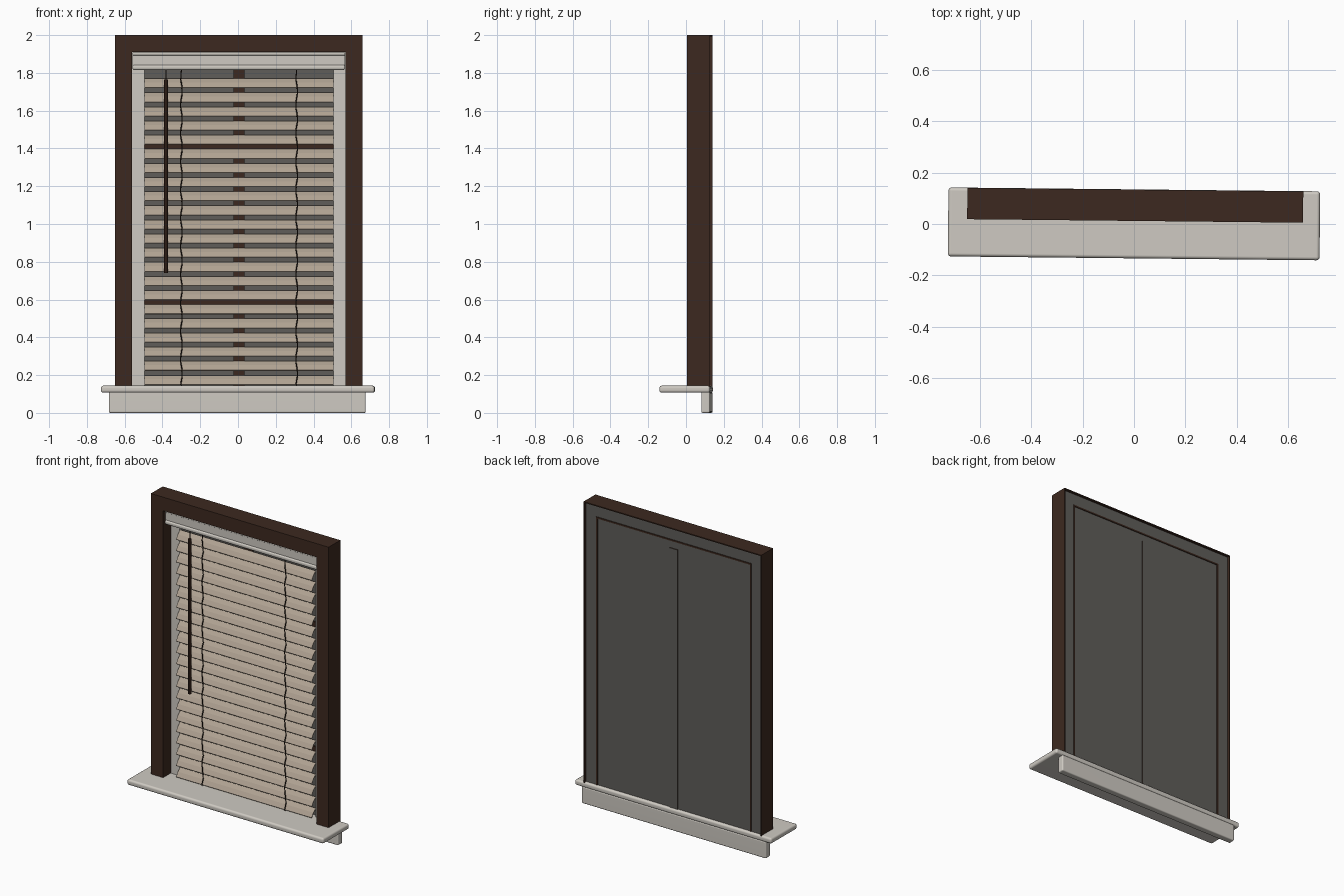
import bpy, bmesh, math
from mathutils import Matrix

if "Cube" in bpy.data.objects:
    bpy.data.objects.remove(bpy.data.objects["Cube"])

def mat(name, r, g, b):
    m = bpy.data.materials.new(name)
    m.diffuse_color = (r, g, b, 1)
    m.use_nodes = True
    m.node_tree.nodes["Principled BSDF"].inputs["Base Color"].default_value = m.diffuse_color
    return m

BROWN = mat("dark brown wood", 0.046, 0.022, 0.014)
WHITE = mat("off white paint", 0.62, 0.59, 0.54)
TAN = mat("tan slat", 0.43, 0.36, 0.285)
GLASS = mat("dark grey glass", 0.115, 0.11, 0.10)
CORD = mat("dark cord", 0.03, 0.018, 0.012)

TURN = Matrix.Rotation(math.radians(-0.6), 4, 'Z')   # whole window sits slightly askew
CX = 0.004                                           # window centre line
BOT = 0.14

def finish(name, bm, mats, back_grey=False):
    bmesh.ops.recalc_face_normals(bm, faces=bm.faces)
    if back_grey:                                    # faces looking backwards are grey
        for f in bm.faces:
            f.material_index = 1 if f.normal.y > 0.9 else 0
    me = bpy.data.meshes.new(name)
    bm.to_mesh(me)
    bm.free()
    for m in mats:
        me.materials.append(m)
    ob = bpy.data.objects.new(name, me)
    ob.matrix_world = TURN
    bpy.context.collection.objects.link(ob)
    return ob

def box(name, x0, x1, y0, y1, z0, z1, mats, bevel=0, seg=3, back_grey=False):
    bm = bmesh.new()
    bmesh.ops.create_cube(bm, size=1)
    for v in bm.verts:
        v.co = ((x0 + x1) / 2 + v.co.x * (x1 - x0), (y0 + y1) / 2 + v.co.y * (y1 - y0),
                (z0 + z1) / 2 + v.co.z * (z1 - z0))
    ob = finish(name, bm, mats, back_grey)
    if bevel:
        b = ob.modifiers.new("round", 'BEVEL')
        b.width, b.segments = bevel, seg
        for p in ob.data.polygons:
            p.use_smooth = True
        ob.modifiers.new("normals", 'WEIGHTED_NORMAL')
    return ob

def surround(name, ho, hi, zo, zi, y0, y1, mats, back_grey=False):
    """Two jambs and a head, mitred at the top corners."""
    bm = bmesh.new()
    quads = [[(-ho, BOT), (-hi, BOT), (-hi, zi), (-ho, zo)],
             [(hi, BOT), (ho, BOT), (ho, zo), (hi, zi)],
             [(-ho, zo), (-hi, zi), (hi, zi), (ho, zo)]]
    for q in quads:
        a = [bm.verts.new((CX + x, y0, z)) for x, z in q]
        b = [bm.verts.new((CX + x, y1, z)) for x, z in q]
        bm.faces.new(a)
        bm.faces.new(b)
        for i in range(4):
            j = (i + 1) % 4
            bm.faces.new((a[i], a[j], b[j], b[i]))
    return finish(name, bm, mats, back_grey)

# outer casing, with a thin rim standing proud at the back
surround("casing", 0.655, 0.565, 2.0, 1.91, 0.012, 0.118, [BROWN, GLASS], True)
surround("casing_back_rim", 0.655, 0.648, 2.0, 1.993, 0.118, 0.134, [BROWN])
# light inner sash and the brown bead behind it
surround("inner_sash", 0.566, 0.50, 1.911, 1.845, 0.092, 0.112, [WHITE, GLASS], True)
surround("back_bead", 0.572, 0.562, 1.917, 1.907, 0.112, 0.122, [BROWN])

# glass and glazing bars
box("glass", CX - 0.564, CX + 0.564, 0.113, 0.117, BOT, 1.909, [GLASS])
box("centre_bar", CX - 0.03, CX + 0.03, 0.102, 0.123, BOT, 1.86, [BROWN, GLASS], back_grey=True)
for i, z in enumerate((0.583, 1.408)):
    box(f"cross_bar_{i}", CX - 0.5, CX + 0.5, 0.102, 0.113, z - 0.018, z + 0.018, [BROWN])

# sill and apron
box("sill", -0.725, 0.725, -0.134, 0.135, 0.107, 0.144, [WHITE], 0.013, 4)
box("apron", -0.685, 0.675, 0.088, 0.134, 0.0, 0.112, [WHITE], 0.008)

# headrail: box with rounded lower lip and upper lip
box("headrail", CX - 0.562, CX + 0.562, 0.034, 0.092, 1.825, 1.908, [WHITE])
box("headrail_lip", CX - 0.563, CX + 0.563, 0.024, 0.05, 1.816, 1.842, [WHITE], 0.009)
box("headrail_top_lip", CX - 0.563, CX + 0.563, 0.029, 0.04, 1.893, 1.908, [WHITE], 0.003)

# tilted slats, slightly crowned, front edge low
PITCH, COUNT, TOP = 0.0748, 22, 1.746
bm = bmesh.new()
prof = [(-0.022, -0.024), (-0.004, 0.003), (0.02, 0.024)]
for k in range(COUNT):
    zc = TOP - k * PITCH
    loop = [(y, z) for y, z in prof] + [(y + 0.002, z - 0.003) for y, z in reversed(prof)]
    ends = [[bm.verts.new((CX + s * 0.5, 0.077 + y, zc + z)) for y, z in loop] for s in (-1, 1)]
    n = len(loop)
    for e in ends:
        bm.faces.new(e)
    for i in range(n):
        j = (i + 1) % n
        bm.faces.new((ends[0][i], ends[0][j], ends[1][j], ends[1][i]))
finish("slats", bm, [TAN])

def cord(name, pts, radius):
    cu = bpy.data.curves.new(name, 'CURVE')
    cu.dimensions = '3D'
    cu.bevel_depth, cu.bevel_resolution = radius, 1
    cu.use_fill_caps = True
    s = cu.splines.new('POLY')
    s.points.add(len(pts) - 1)
    for p, c in zip(s.points, pts):
        p.co = (*c, 1)
    cu.materials.append(CORD)
    ob = bpy.data.objects.new(name, cu)
    ob.matrix_world = TURN
    bpy.context.collection.objects.link(ob)

# ladder cords: front line swaying from slat to slat, with a rung under each slat
for side, x in (("left", -0.3), ("right", 0.31)):
    pts = [(x, 0.052, 1.82)]
    for k in range(COUNT):
        z = TOP - k * PITCH
        sway = 0.004 if k % 2 else -0.004
        pts += [(x + sway, 0.056, z + 0.02), (x - sway, 0.052, z - 0.026)]
    cord(f"{side}_ladder_cord", pts, 0.003)
    for k in range(COUNT):
        z = TOP - k * PITCH
        cord(f"{side}_rung_{k}", [(x, 0.053, z - 0.029), (x, 0.099, z + 0.019)], 0.0025)

# tilt wand with its hook
def rod(name, x, y, z0, z1, r, m):
    bm = bmesh.new()
    bmesh.ops.create_cone(bm, cap_ends=True, segments=8, radius1=r, radius2=r, depth=z1 - z0,
                          matrix=Matrix.Translation((x, y, (z0 + z1) / 2)))
    finish(name, bm, [m])

rod("tilt_wand", -0.381, 0.036, 0.74, 1.765, 0.011, BROWN)
rod("wand_hook", -0.381, 0.04, 1.76, 1.82, 0.003, CORD)
